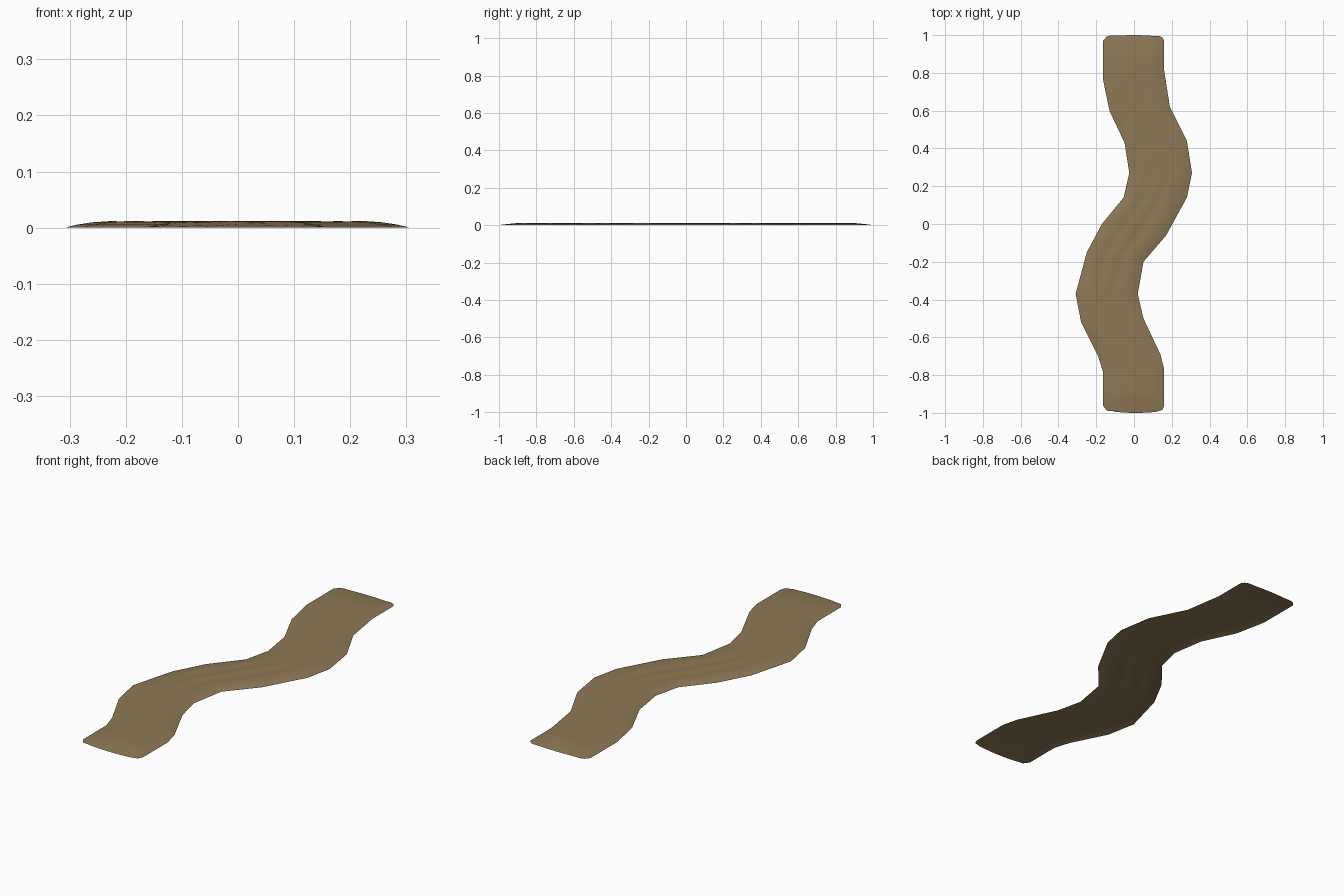
import bpy, bmesh, math, random

random.seed(4)

# Left and right edge of the path at each bend, from back to front: (xl, yl, xr, yr)
BENDS = [
    (-0.12, 1.00, 0.12, 1.00), (-0.145, 0.992, 0.15, 0.988), (-0.163, 0.97, 0.16, 0.97),
    (-0.163, 0.90, 0.16, 0.90), (-0.163, 0.76, 0.16, 0.81), (-0.13, 0.60, 0.19, 0.62),
    (-0.05, 0.43, 0.28, 0.44), (-0.025, 0.27, 0.307, 0.27), (-0.055, 0.14, 0.28, 0.14),
    (-0.17, 0.00, 0.17, -0.06), (-0.25, -0.15, 0.05, -0.20), (-0.309, -0.37, 0.02, -0.37),
    (-0.28, -0.52, 0.05, -0.50), (-0.19, -0.70, 0.14, -0.69), (-0.165, -0.78, 0.16, -0.77),
    (-0.165, -0.90, 0.16, -0.90), (-0.165, -0.96, 0.16, -0.96), (-0.145, -0.988, 0.15, -0.985),
    (-0.10, -0.992, 0.12, -0.992),
]
# Cross-section: position across, height, rut depth
SECTION = [(0, 0, 0), (0.07, 0.0055, 0), (0.15, 0.0095, 0), (0.24, 0.0112, 0),
           (0.32, 0.011, 0.0035), (0.39, 0.011, 0.0005), (0.46, 0.0115, 0),
           (0.53, 0.0115, 0.0005), (0.60, 0.011, 0.004), (0.67, 0.011, 0.001),
           (0.76, 0.0112, 0), (0.85, 0.0095, 0), (0.93, 0.0055, 0), (1, 0, 0)]
SUB = 3

# Earth path: one open sheet lofted along the bends
bm = bmesh.new()
rows = []
for i in range((len(BENDS) - 1) * SUB + 1):
    k, t = min(i // SUB, len(BENDS) - 2), 0
    t = i / SUB - k
    xl, yl, xr, yr = (a + (b - a) * t for a, b in zip(BENDS[k], BENDS[k + 1]))
    row = []
    for u, h, rut in SECTION:
        x, y = xl + (xr - xl) * u, yl + (yr - yl) * u
        end = min(1, max(0, (0.997 - abs(y)) / 0.10)) ** 0.7   # slope down at both ends
        wear = 0.35 + 0.65 * math.exp(-((y + 0.02) / 0.3) ** 2)  # ruts deepest mid-path
        z = (h - rut * wear) * end
        if 0.2 < u < 0.8:
            z += random.uniform(-0.0005, 0.0005) * end
        row.append(bm.verts.new((x, y, z)))
    rows.append(row)
for a, b in zip(rows, rows[1:]):
    for j in range(len(SECTION) - 1):
        bm.faces.new((a[j], b[j], b[j + 1], a[j + 1]))
# Gently rounded tips at both ends
for row, y in ((rows[0], 1.0), (rows[-1], -1.0)):
    for j, v in enumerate(row):
        v.co.y = y - math.copysign(0.006, y) * abs(2 * SECTION[j][0] - 1) ** 2
        v.co.z = 0
bm.normal_update()
for f in bm.faces:
    f.smooth = True
    if f.normal.z < 0:
        f.normal_flip()

mesh = bpy.data.meshes.new("earth_path")
bm.to_mesh(mesh)
bm.free()
path = bpy.data.objects.new("earth_path", mesh)
bpy.context.collection.objects.link(path)

mat = bpy.data.materials.new("dry earth brown")
mat.diffuse_color = (0.27, 0.19, 0.09, 1)
mesh.materials.append(mat)
